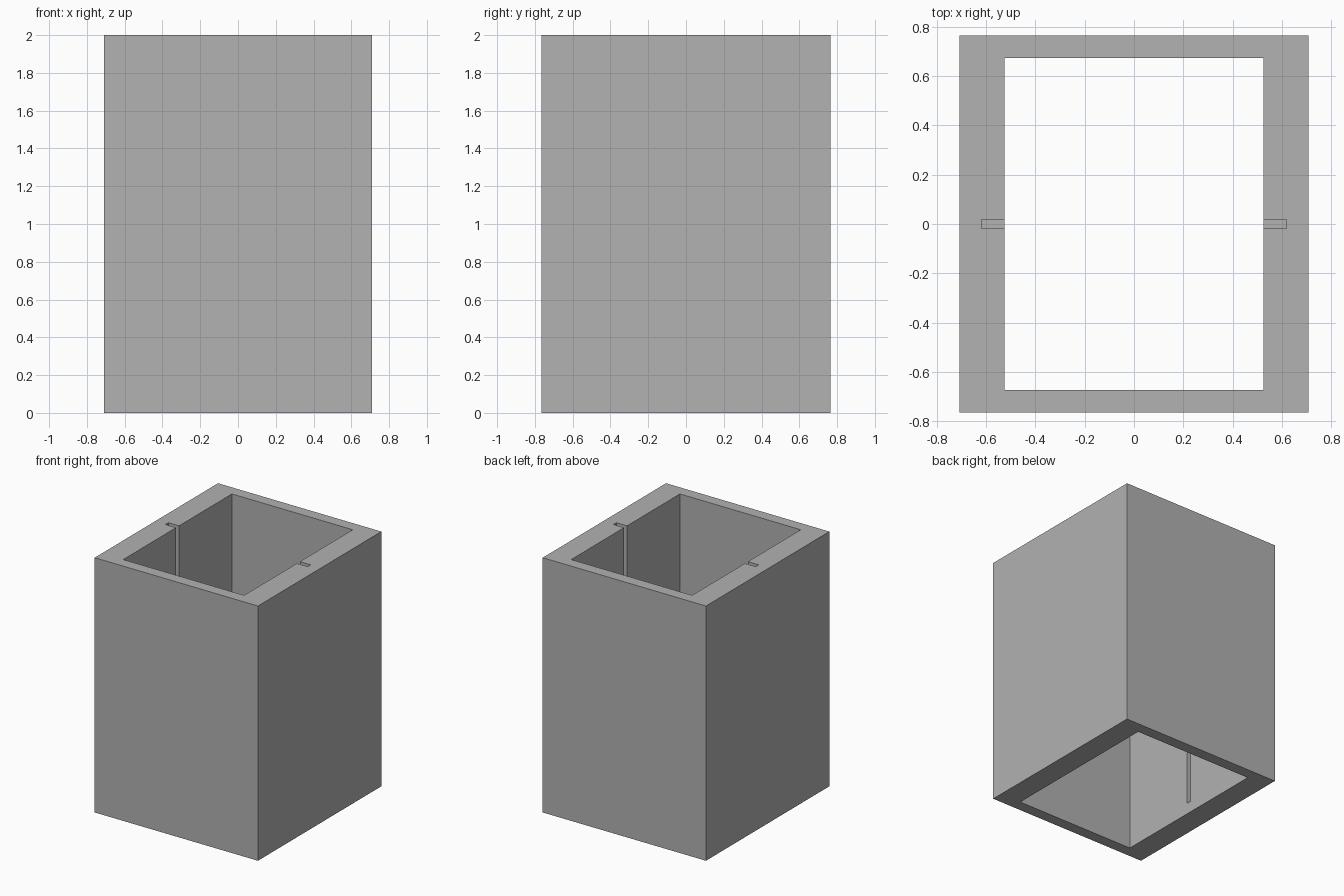
import bpy
import bmesh
from mathutils import Matrix

cube = bpy.data.objects.get("Cube")
if cube:
    bpy.data.objects.remove(cube, do_unlink=True)

HEIGHT = 2.0
SLOT_FLOOR = 0.09

grey = bpy.data.materials.new("plain_grey")
grey.use_nodes = True
colour = (0.445, 0.445, 0.445, 1)
grey.diffuse_color = colour
grey.node_tree.nodes["Principled BSDF"].inputs["Base Color"].default_value = colour


def box(name, half_x, half_y, bottom, top):
    """Box centred on the z axis, spanning bottom to top."""
    mesh = bpy.data.meshes.new(name)
    bm = bmesh.new()
    size = Matrix.Diagonal((2 * half_x, 2 * half_y, top - bottom, 1))
    place = Matrix.Translation((0, 0, (top + bottom) / 2))
    bmesh.ops.create_cube(bm, size=1, matrix=place @ size)
    bm.to_mesh(mesh)
    bm.free()
    mesh.materials.append(grey)
    obj = bpy.data.objects.new(name, mesh)
    bpy.context.collection.objects.link(obj)
    return obj


def cut(target, cutter):
    """Subtract the cutter from the target, then discard it."""
    cutter.hide_render = True
    mod = target.modifiers.new(cutter.name, 'BOOLEAN')
    mod.operation = 'DIFFERENCE'
    mod.solver = 'EXACT'
    mod.object = cutter
    bpy.context.view_layer.objects.active = target
    bpy.ops.object.modifier_apply(modifier=mod.name)
    bpy.data.objects.remove(cutter, do_unlink=True)


# Rectangular sleeve, open at both ends
sleeve = box("sleeve", 0.709, 0.765, 0, HEIGHT)
cut(sleeve, box("hollow", 0.525, 0.674, -0.1, HEIGHT + 0.1))

# One bar across the hollow cuts both side slots, which stop above the base
cut(sleeve, box("side_slots", 0.618, 0.0185, SLOT_FLOOR, HEIGHT + 0.1))
